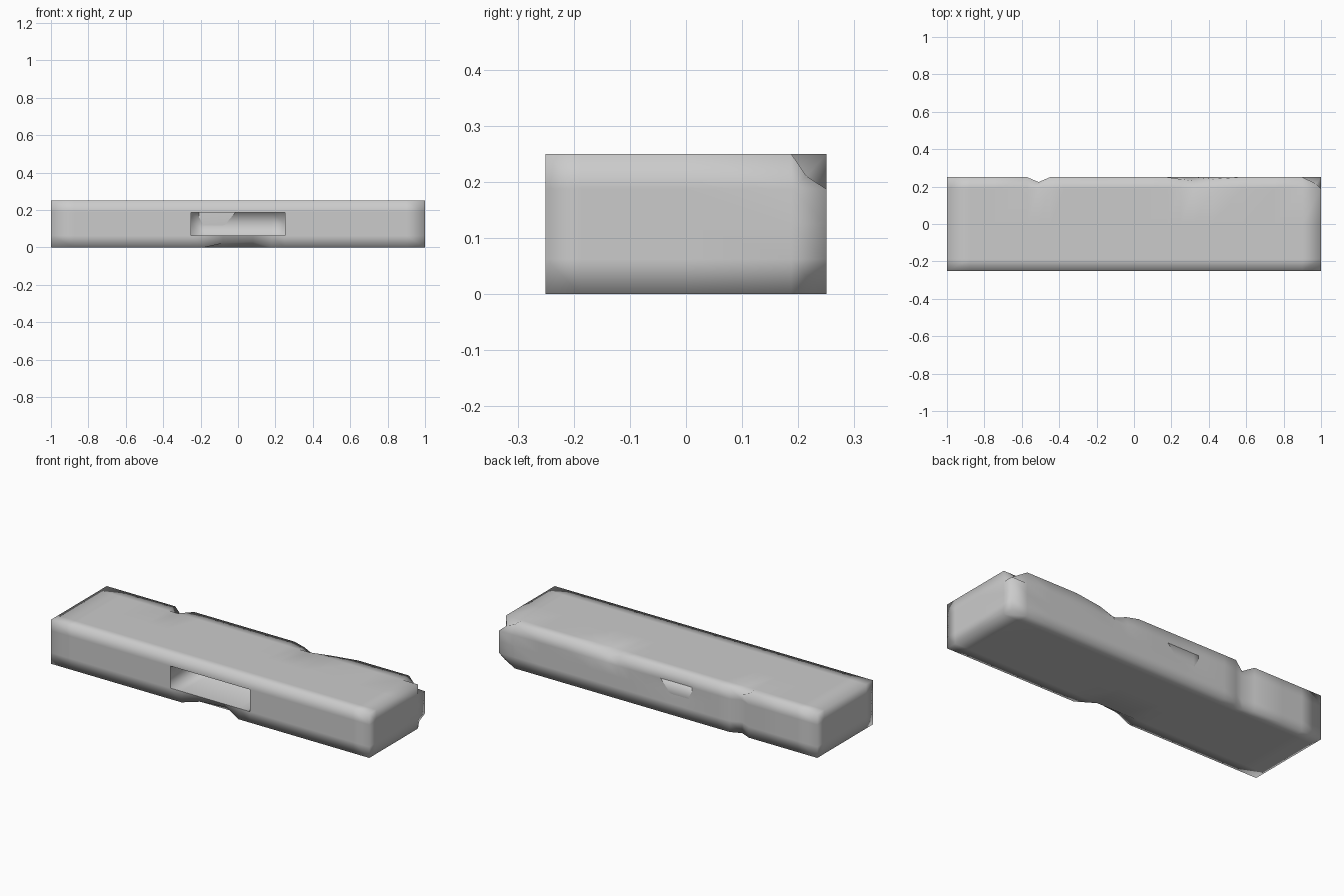
import bpy, bmesh
from mathutils import Vector

if "Cube" in bpy.data.objects:
    bpy.data.objects.remove(bpy.data.objects["Cube"])

bm = bmesh.new()

# Bar body: a cube cut into a grid so smooth shading softens only the edges
bmesh.ops.create_cube(bm, size=1)
for v in bm.verts:
    v.co = Vector((v.co.x * 2, v.co.y * 0.5, v.co.z * 0.25 + 0.125))
cuts = {
    0: [-.875, -.75, -.57, -.51, -.45, -.375, -.25, -.18, -.08, .08, .18, .25, .32, .42, .58, .75, .9],
    1: [-.1875, 0, .1875],
    2: [.0625, .125, .1875],
}
for axis, places in cuts.items():
    normal = Vector((0, 0, 0))
    normal[axis] = 1
    for p in places:
        bmesh.ops.bisect_plane(bm, geom=bm.verts[:] + bm.edges[:] + bm.faces[:],
                               plane_co=normal * p, plane_no=normal)


def near(v, x=None, y=None, z=None):
    return all(t is None or abs(c - t) < 1e-4 for c, t in zip(v.co, (x, y, z)))


def push(offset, **where):
    for v in [v for v in bm.verts if near(v, **where)]:
        v.co += Vector(offset)


# Slot pushed in from the front, ending right behind the back face
slot = [f for f in bm.faces if f.normal.y < -.9
        and abs(f.calc_center_median().x) < .25
        and .0625 < f.calc_center_median().z < .1875]
wall = bmesh.ops.extrude_face_region(bm, geom=slot)["geom"]
bmesh.ops.delete(bm, geom=slot, context='FACES_ONLY')
for v in [g for g in wall if isinstance(g, bmesh.types.BMVert)]:
    v.co.y = .2465

# Chips: crack across the back, dents in the edges, knocked-off corners
push((0, -.026, 0), x=-.51, y=.25)
push((0, 0, -.03), x=-.51, y=.25 - .026, z=.25)
push((0, -.02, -.035), x=.32, y=.25, z=.25)
push((0, -.01, -.012), x=.42, y=.25, z=.25)
push((0, -.01, -.01), x=.25, y=.25, z=.25)
push((-.025, -.035, -.04), x=1, y=.25, z=.25)
push((-.02, -.025, .02), x=1, y=.25, z=0)
for x, d in ((-.08, .022), (.08, .03)):
    push((0, d, d), x=x, y=-.25, z=0)
# Worn patch on the back around the slot end
for x in (-.18, -.08):
    for z, d in ((.125, .004), (.1875, .006)):
        push((0, -d, 0), x=x, y=.25, z=z)

bmesh.ops.recalc_face_normals(bm, faces=bm.faces[:])
for f in bm.faces:
    f.smooth = True
# Crisp slot rim
for e in bm.edges:
    c = (e.verts[0].co + e.verts[1].co) / 2
    if len(e.link_faces) == 2 and abs(c.y + .25) < 1e-4 and abs(c.x) < .251 \
            and .06 < c.z < .19 and e.calc_face_angle() > 1:
        e.smooth = False

mesh = bpy.data.meshes.new("worn_bar")
bm.to_mesh(mesh)
bm.free()
bpy.context.collection.objects.link(bpy.data.objects.new("worn_bar", mesh))
